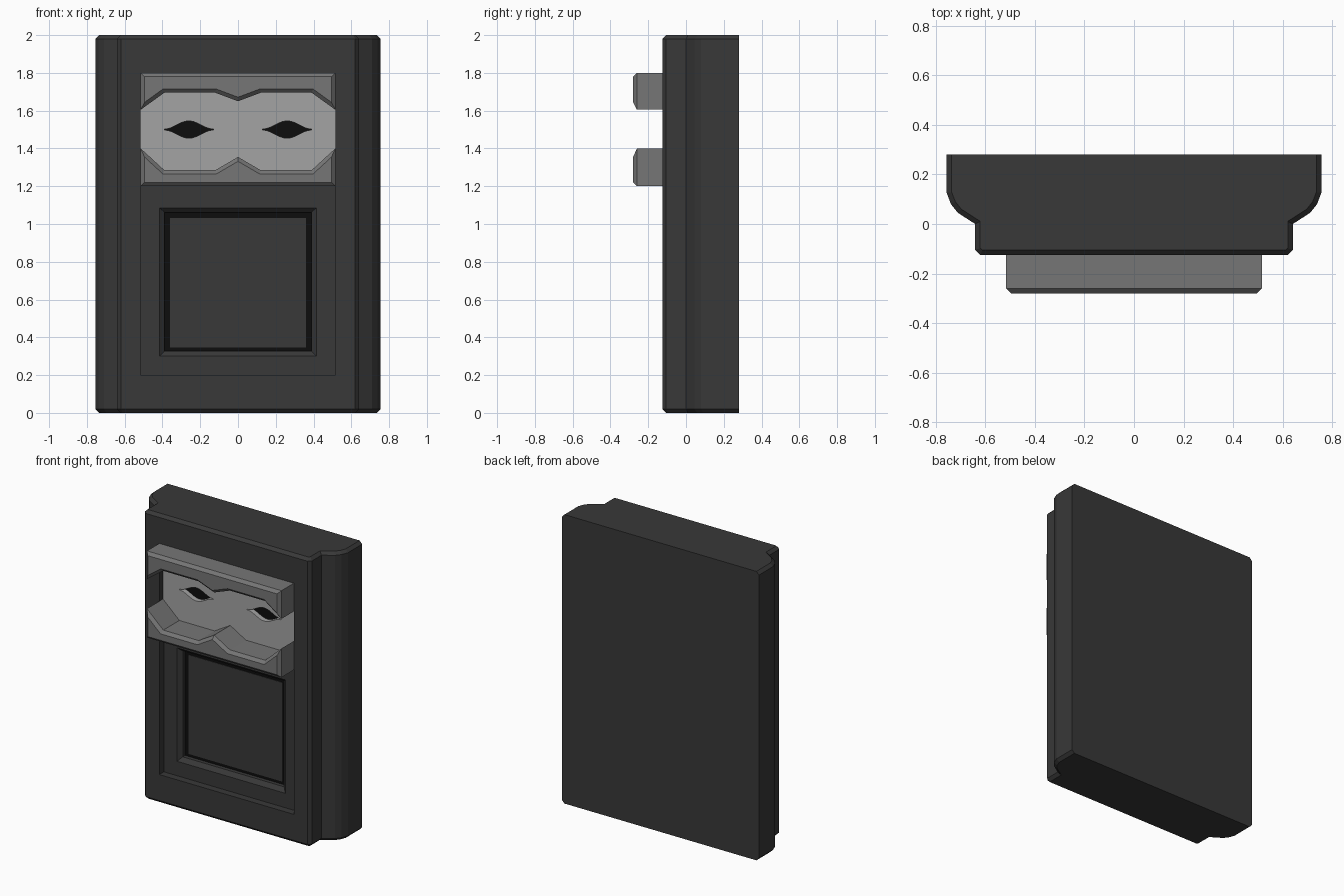
import bpy, bmesh, math
from mathutils import Vector

if "Cube" in bpy.data.objects:
    bpy.data.objects.remove(bpy.data.objects["Cube"])


def material(name, v):
    m = bpy.data.materials.new(name)
    m.diffuse_color = (v, v, v, 1)
    m.use_nodes = True
    m.node_tree.nodes["Principled BSDF"].inputs["Base Color"].default_value = m.diffuse_color
    return m


DARK = material("dark_stone", 0.04)
GREY = material("mid_grey", 0.18)
LIGHT = material("light_grey", 0.37)
BLACK = material("black", 0.004)


def loft(name, rings, mat):
    """Join rings of equal point count, closing both ends."""
    bm = bmesh.new()
    vs = [[bm.verts.new(p) for p in r] for r in rings]
    n = len(vs[0])
    for a, b in zip(vs, vs[1:]):
        for i in range(n):
            j = (i + 1) % n
            bm.faces.new((a[i], a[j], b[j], b[i]))
    bm.faces.new(vs[0])
    bm.faces.new(vs[-1])
    bmesh.ops.recalc_face_normals(bm, faces=bm.faces)
    me = bpy.data.meshes.new(name)
    bm.to_mesh(me)
    bm.free()
    me.materials.append(mat)
    ob = bpy.data.objects.new(name, me)
    bpy.context.collection.objects.link(ob)
    return ob


def inset(pts, d):
    """Mitred inward offset of a closed outline."""
    n = len(pts)
    area = sum(pts[i][0] * pts[(i + 1) % n][1] - pts[(i + 1) % n][0] * pts[i][1] for i in range(n))
    s = 1 if area > 0 else -1
    out = []
    for i in range(n):
        p = Vector(pts[i])
        e1 = (p - Vector(pts[i - 1])).normalized()
        e2 = (Vector(pts[(i + 1) % n]) - p).normalized()
        n1, n2 = Vector((-e1.y, e1.x)) * s, Vector((-e2.y, e2.x)) * s
        q = p + (n1 + n2) * d / (1 + n1.dot(n2))
        out.append((q.x, q.y))
    return out


def rect(w, z0, z1):
    return [(-w, z0), (w, z0), (w, z1), (-w, z1)]


def at_y(pts, y):
    return [(x, y, z) for x, z in pts]


def slab(name, pts, y0, y1, mat):
    return loft(name, [at_y(pts, y0), at_y(pts, y1)], mat)


def cut(ob, cutter):
    m = ob.modifiers.new("cut", 'BOOLEAN')
    m.operation = 'DIFFERENCE'
    m.solver = 'EXACT'
    m.object = cutter
    bpy.context.view_layer.objects.active = ob
    bpy.ops.object.modifier_apply(modifier=m.name)
    bpy.data.objects.remove(cutter)


# Body: moulded plan outline, extruded up with chamfered rims (square at the back)
half = [(0.755, 0.28), (0.755, 0.125), (0.738, 0.08), (0.71, 0.045), (0.64, 0.0),
        (0.64, -0.105), (0.62, -0.125)]
plan = half + [(-x, y) for x, y in reversed(half)]
small = inset(plan, 0.02)
small[0], small[-1] = (small[0][0], 0.28), (small[-1][0], 0.28)
body = loft("body", [[(x, y, z) for x, y in p] for p, z in
                     ((small, 0), (plan, 0.02), (plan, 1.98), (small, 2))], DARK)

# Recesses: shallow front panel, deeper pocket behind the plate, stepped window
cut(body, slab("panel_cutter", rect(0.515, 0.2, 1.8), -0.3, -0.075, DARK))
cut(body, slab("pocket_cutter", rect(0.5, 1.22, 1.78), -0.2, -0.03, DARK))
outer, inner = rect(0.415, 0.3, 1.085), rect(0.388, 0.328, 1.062)
cut(body, loft("window_cutter", [at_y(outer, -0.2), at_y(outer, -0.075),
                                 at_y(inner, -0.05), at_y(inner, -0.01)], DARK))

# Window: black surround and dark pane
slab("window_surround", inner, -0.024, 0.0, BLACK)
slab("window_pane", rect(0.36, 0.347, 1.033), -0.027, -0.005, DARK)

# Eye plate with two almond openings and black backing
plate = slab("eye_plate", rect(0.515, 1.2, 1.8), -0.085, -0.05, LIGHT)
ts = [-1 + i / 6 for i in range(13)]
lid = [(0.13 * t, 0.002 + 0.044 * math.cos(math.pi * t / 2) ** 2) for t in ts]
almond = lid + [(x, -z) for x, z in reversed(lid)]
for side in (-1, 1):
    eye = [(x + side * 0.26, z + 1.5) for x, z in almond]
    cut(plate, slab("eye_cutter", eye, -0.2, 0.1, LIGHT))
slab("eye_backing", rect(0.49, 1.4, 1.6), -0.048, -0.032, BLACK)

# Brow and cheek bars: scalloped outlines with a chamfered front


def bar(name, flat_z, edge):
    right = [(x, z) for x, z in edge]
    left = [(-x, z) for x, z in reversed(edge) if x > 0]
    pts = [(-0.515, flat_z), (0.515, flat_z)] + right + left
    loft(name, [at_y(pts, -0.08), at_y(pts, -0.26), at_y(inset(pts, 0.02), -0.28)], GREY)


bar("brow_bar", 1.8, [(0.515, 1.605), (0.39, 1.695), (0.12, 1.695), (0, 1.65)])
bar("cheek_bar", 1.2, [(0.515, 1.4), (0.39, 1.285), (0.12, 1.285), (0, 1.355)])
